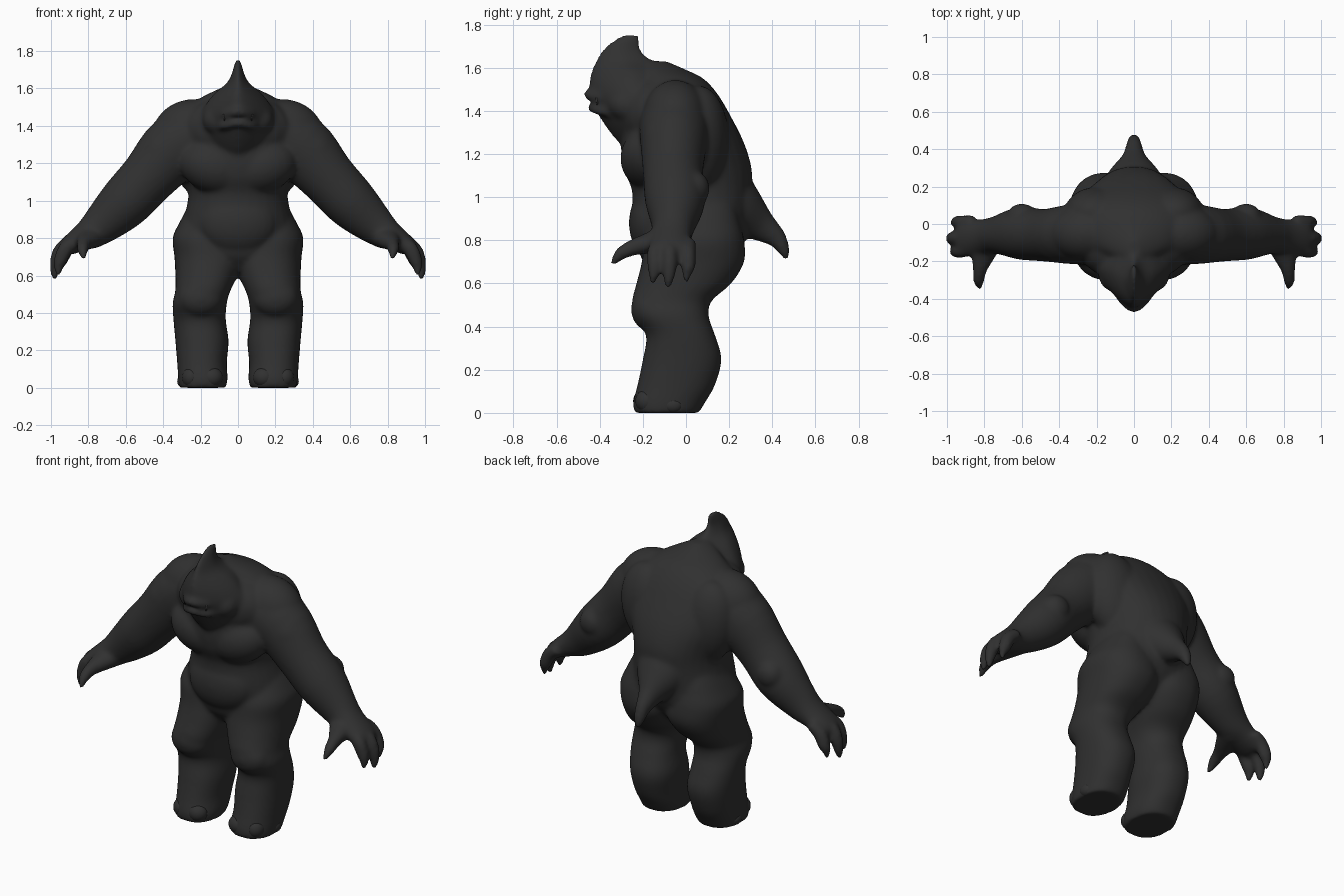
import bpy, bmesh, math
from mathutils import Vector, Matrix

old = bpy.data.objects.get("Cube")
if old:
    bpy.data.objects.remove(old, do_unlink=True)

SEGMENTS = 32
STEPS = 4


def make_material(name, colour):
    mat = bpy.data.materials.new(name)
    mat.use_nodes = True
    mat.diffuse_color = colour
    shader = next(n for n in mat.node_tree.nodes if n.type == "BSDF_PRINCIPLED")
    shader.inputs["Base Color"].default_value = colour
    shader.inputs["Roughness"].default_value = 0.8
    return mat


HIDE = make_material("charcoal hide", (0.03, 0.03, 0.03, 1))


def finish(bm, name):
    bmesh.ops.recalc_face_normals(bm, faces=bm.faces)
    mesh = bpy.data.meshes.new(name)
    bm.to_mesh(mesh)
    bm.free()
    mesh.materials.append(HIDE)
    for poly in mesh.polygons:
        poly.use_smooth = True
    obj = bpy.data.objects.new(name, mesh)
    bpy.context.collection.objects.link(obj)
    return obj


def spline(rows):
    """Catmull-Rom interpolation of rows of equal length."""
    out = []
    last = len(rows) - 1
    for i in range(last):
        quad = zip(rows[max(i - 1, 0)], rows[i], rows[i + 1], rows[min(i + 2, last)])
        quad = list(quad)
        for s in range(STEPS):
            t = s / STEPS
            out.append([b + 0.5 * t * (c - a + t * (2 * a - 5 * b + 4 * c - d
                        + t * (3 * (b - c) + d - a))) for a, b, c, d in quad])
    out.append(list(rows[-1]))
    return out


def skin(bm, rings):
    """Bridge rings of points and cap both ends."""
    loops = [[bm.verts.new(p) for p in ring] for ring in rings]
    for low, high in zip(loops, loops[1:]):
        for i in range(len(low)):
            j = (i + 1) % len(low)
            bm.faces.new((low[i], low[j], high[j], high[i]))
    bm.faces.new(loops[0])
    bm.faces.new(loops[-1])


def circle(power):
    for i in range(SEGMENTS):
        angle = math.tau * i / SEGMENTS
        c, s = math.cos(angle), math.sin(angle)
        yield math.copysign(abs(c) ** power, c), math.copysign(abs(s) ** power, s)


def stack(bm, rows, power=1.0, side=1):
    """Horizontal sections: height, inner x, outer x, front y, back y."""
    rings = []
    for z, x0, x1, y0, y1 in spline(rows):
        rings.append([Vector((side * ((x0 + x1) / 2 + c * (x1 - x0) / 2),
                              (y0 + y1) / 2 + s * (y1 - y0) / 2, z))
                      for c, s in circle(power)])
    skin(bm, rings)


def limb(bm, rows, side=1, across=(0, 1, 0)):
    """Tube along a path: x, y, z, radius along 'across', other radius."""
    rows = spline(rows)
    points = [Vector(r[:3]) for r in rows]
    rings = []
    for i, row in enumerate(rows):
        tangent = points[min(i + 1, len(rows) - 1)] - points[max(i - 1, 0)]
        tangent.normalize()
        u = Vector(across)
        u = (u - tangent * u.dot(tangent)).normalized()
        v = tangent.cross(u)
        ring = [points[i] + u * c * row[3] + v * s * row[4] for c, s in circle(1)]
        rings.append([Vector((side * p.x, p.y, p.z)) for p in ring])
    skin(bm, rings)


def ball(bm, centre, size, side=1, tilt=0):
    x, y, z = centre
    matrix = (Matrix.Translation((side * x, y, z))
              @ Matrix.Rotation(side * tilt, 4, "Y")
              @ Matrix.Diagonal((*size, 1)))
    bmesh.ops.create_uvsphere(bm, u_segments=24, v_segments=16, radius=1, matrix=matrix)


body = bmesh.new()

# Torso
torso = [(0.62, 0.12, -0.13, 0.12), (0.70, 0.24, -0.20, 0.21), (0.80, 0.31, -0.225, 0.275),
         (0.90, 0.29, -0.25, 0.295), (1.03, 0.265, -0.25, 0.305), (1.13, 0.28, -0.29, 0.305),
         (1.25, 0.33, -0.30, 0.27), (1.38, 0.36, -0.27, 0.205), (1.48, 0.30, -0.22, 0.145),
         (1.55, 0.20, -0.2, 0.08), (1.59, 0.12, -0.2, 0.0), (1.63, 0.03, -0.2, -0.09)]
stack(body, [(z, -w, w, front, back) for z, w, front, back in torso], power=0.95)

# Belly and thick neck
ball(body, (0, -0.15, 0.88), (0.21, 0.115, 0.17))
ball(body, (0, -0.13, 1.38), (0.3, 0.18, 0.19))

# Head with a wedge face and a thin crest
head = [(1.22, 0.11, -0.28, -0.05), (1.29, 0.165, -0.345, -0.02), (1.37, 0.2, -0.40, 0.0),
        (1.45, 0.205, -0.44, 0.0), (1.52, 0.17, -0.45, -0.02), (1.58, 0.12, -0.44, -0.06),
        (1.63, 0.06, -0.42, -0.15), (1.68, 0.034, -0.39, -0.205),
        (1.73, 0.02, -0.335, -0.21), (1.757, 0.01, -0.28, -0.215)]
stack(body, [(z, -w, w, front, back) for z, w, front, back in head], power=1.35)

# Lips with a gap for the mouth
for height, reach in ((1.475, -0.455), (1.415, -0.435)):
    arc = [(-0.11, -0.31), (-0.07, -0.40), (0, reach), (0.07, -0.40), (0.11, -0.31)]
    limb(body, [(x, y, height - abs(x) * 0.2, 0.023, 0.02) for x, y in arc],
         across=(0, 0, 1))

# Tail
limb(body, [(0, 0.14, 1.02, 0.2, 0.18), (0, 0.26, 0.93, 0.14, 0.125),
            (0, 0.35, 0.865, 0.068, 0.075), (0, 0.42, 0.81, 0.042, 0.047),
            (0, 0.455, 0.75, 0.03, 0.028), (0, 0.465, 0.71, 0.012, 0.012)],
     across=(1, 0, 0))

leg = [(0.0, 0.065, 0.315, -0.24, 0.06), (0.05, 0.055, 0.32, -0.245, 0.09),
       (0.13, 0.06, 0.325, -0.225, 0.135), (0.25, 0.05, 0.335, -0.20, 0.165),
       (0.36, 0.065, 0.345, -0.185, 0.135), (0.45, 0.06, 0.35, -0.24, 0.105),
       (0.52, 0.04, 0.335, -0.25, 0.12), (0.60, 0.0, 0.335, -0.23, 0.21),
       (0.70, -0.04, 0.34, -0.205, 0.27), (0.80, -0.04, 0.35, -0.19, 0.27),
       (0.88, 0.0, 0.315, -0.15, 0.25), (0.98, 0.04, 0.26, -0.1, 0.22),
       (1.08, 0.08, 0.2, -0.05, 0.15)]

arm = [(0.16, -0.05, 1.36, 0.17, 0.18), (0.33, -0.055, 1.285, 0.16, 0.18),
       (0.48, -0.06, 1.125, 0.14, 0.15), (0.61, -0.05, 0.985, 0.14, 0.14),
       (0.74, -0.06, 0.865, 0.1, 0.105), (0.82, -0.07, 0.81, 0.095, 0.075),
       (0.91, -0.075, 0.755, 0.1, 0.05), (0.935, -0.075, 0.73, 0.08, 0.03)]

for side in (1, -1):
    # Legs and knees
    stack(body, leg, power=0.88, side=side)
    ball(body, (0.2, -0.17, 0.48), (0.12, 0.085, 0.1), side)
    # Arms and elbows
    limb(body, arm, side)
    ball(body, (0.60, 0.04, 1.04), (0.08, 0.07, 0.08), side, 0.8)
    # Shoulder and upper back muscles
    ball(body, (0.26, -0.05, 1.375), (0.2, 0.15, 0.165), side, 0.3)
    ball(body, (0.40, -0.06, 1.27), (0.13, 0.145, 0.175), side, -0.7)
    ball(body, (0.19, 0.06, 1.26), (0.18, 0.14, 0.26), side, 0.2)
    # Broad chest muscles
    ball(body, (0.13, -0.165, 1.18), (0.19, 0.14, 0.14), side, -0.35)
    # Cheek
    ball(body, (0.11, -0.27, 1.43), (0.08, 0.09, 0.08), side)
    # Fingers
    for y, reach, drop in ((-0.145, 0.96, 0.02), (-0.075, 0.98, 0), (0.01, 0.955, 0.03)):
        limb(body, [(0.86, y * 0.8, 0.79, 0.04, 0.035), (reach - 0.04, y, 0.745, 0.036, 0.04),
                    (reach - 0.01, y, 0.68, 0.034, 0.036),
                    (reach, y - 0.005, 0.62 + drop, 0.025, 0.025),
                    (reach, y - 0.01, 0.575 + drop, 0.011, 0.011)], side)
    # Thumb
    limb(body, [(0.78, -0.07, 0.815, 0.09, 0.07), (0.81, -0.18, 0.785, 0.06, 0.048),
                (0.825, -0.25, 0.765, 0.037, 0.038), (0.83, -0.305, 0.735, 0.03, 0.03),
                (0.825, -0.345, 0.685, 0.011, 0.011)], side, across=(1, 0, 0))

# Fuse the body into one skin
skin_object = finish(body, "body")
remesh = skin_object.modifiers.new("fuse", "REMESH")
remesh.mode = "VOXEL"
remesh.voxel_size = 0.011
remesh.use_smooth_shade = True
smooth = skin_object.modifiers.new("soften", "SMOOTH")
smooth.factor = 0.5
smooth.iterations = 14

# Toenails, eyes and teeth
for side, label in ((1, "left"), (-1, "right")):
    nails = bmesh.new()
    ball(nails, (0.14, -0.19, 0.055), (0.06, 0.055, 0.055), side)
    ball(nails, (0.25, -0.18, 0.055), (0.05, 0.055, 0.055), side)
    ball(nails, (0.295, -0.06, 0.035), (0.03, 0.045, 0.035), side)
    finish(nails, label + "_toenails")
    eye = bmesh.new()
    ball(eye, (0.085, -0.33, 1.535), (0.012, 0.012, 0.01), side)
    finish(eye, label + "_eye")

teeth = bmesh.new()
for i in range(-3, 4):
    x = 0.024 * i
    place = Matrix.Translation((x, -0.437 + 5 * x * x, 1.445)) @ Matrix.Rotation(math.pi, 4, "X")
    bmesh.ops.create_cone(teeth, cap_ends=True, segments=10, radius1=0.01,
                          radius2=0.003, depth=0.035, matrix=place)
finish(teeth, "teeth")
